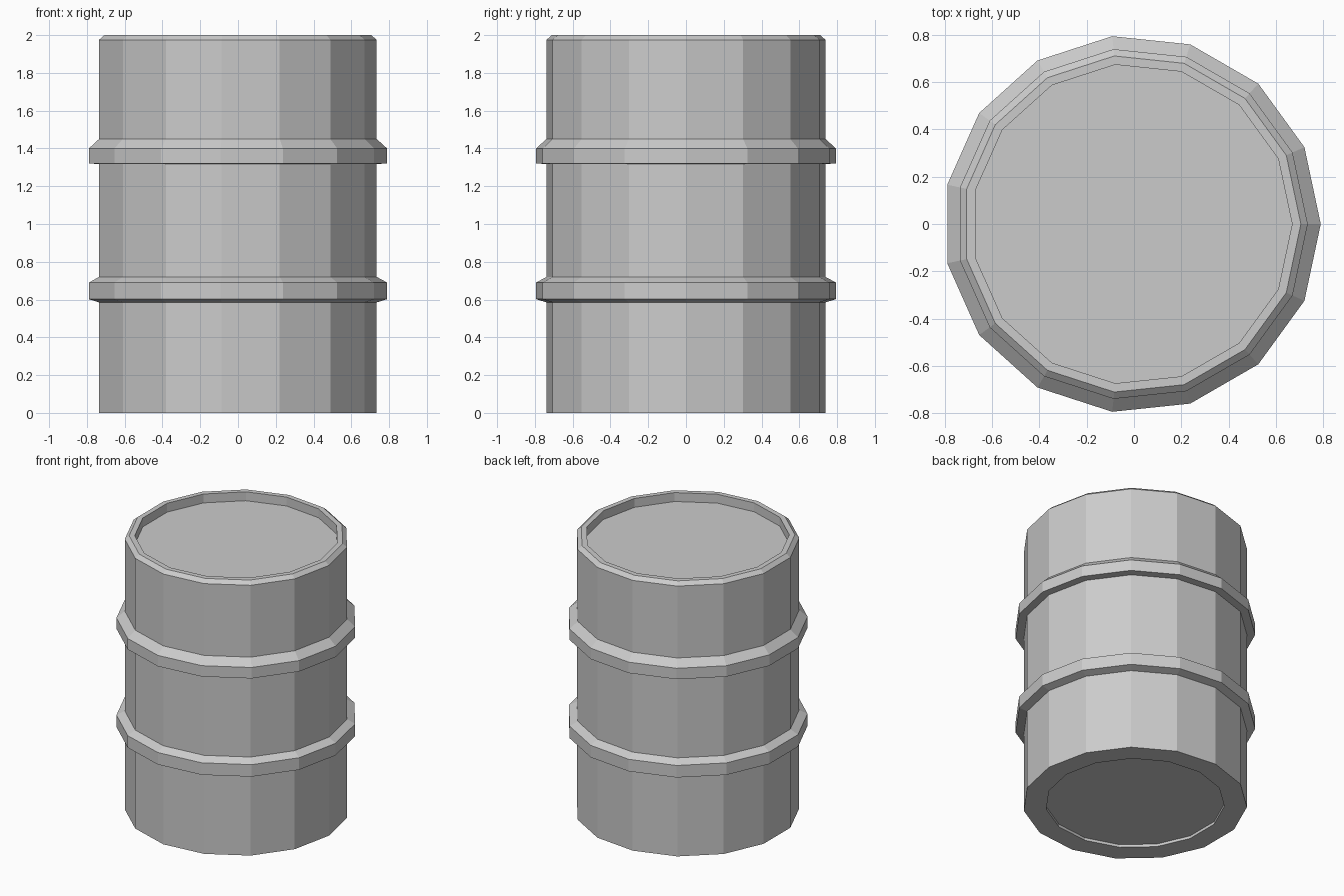
import bpy, bmesh, math

if "Cube" in bpy.data.objects:
    bpy.data.objects.remove(bpy.data.objects["Cube"])

SIDES = 15
R = 0.743          # drum wall radius
RIB = 0.798        # rib radius
OFFSET = -0.0087   # recentres the odd-sided polygon in x


def lathe(name, profile):
    """Revolve (radius, z) points into a closed, faceted, capped solid."""
    bm = bmesh.new()
    rings = []
    for r, z in profile:
        rings.append([bm.verts.new((r * math.cos(2 * math.pi * i / SIDES) + OFFSET,
                                    r * math.sin(2 * math.pi * i / SIDES), z))
                      for i in range(SIDES)])
    for a, b in zip(rings, rings[1:]):
        for i in range(SIDES):
            j = (i + 1) % SIDES
            bm.faces.new((a[i], a[j], b[j], b[i]))
    bm.faces.new(rings[0][::-1])
    bm.faces.new(rings[-1])
    bmesh.ops.recalc_face_normals(bm, faces=bm.faces)
    mesh = bpy.data.meshes.new(name)
    bm.to_mesh(mesh)
    bm.free()
    obj = bpy.data.objects.new(name, mesh)
    bpy.context.collection.objects.link(obj)
    return obj


# Drum: recessed base, wall with two ribs, bevelled rim, sunken lid
lathe("drum", [
    (0.593, 0.02), (0.593, 0.0), (R, 0.0),
    (R, 0.585), (RIB, 0.602), (RIB, 0.69), (R, 0.72),
    (R, 1.318), (RIB, 1.32), (RIB, 1.40), (R, 1.45),
    (R, 1.975), (0.714, 2.0), (0.677, 2.0), (0.677, 1.935),
])
